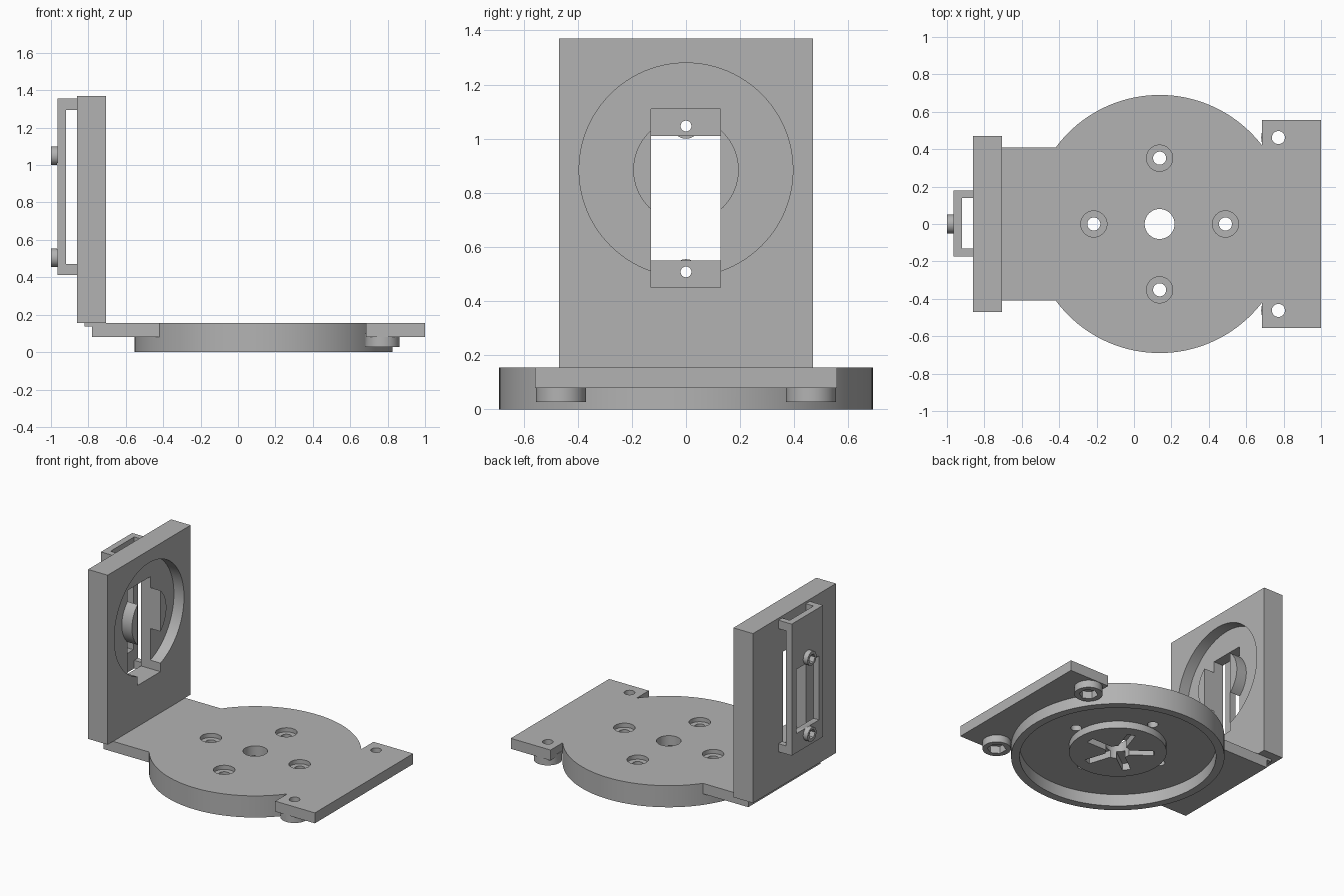
import bpy, math
from mathutils import Matrix, Vector

if "Cube" in bpy.data.objects:
    bpy.data.objects.remove(bpy.data.objects["Cube"], do_unlink=True)

grey = bpy.data.materials.new("plain_grey")
grey.use_nodes = True
colour = (0.45, 0.45, 0.45, 1)
grey.diffuse_color = colour
grey.node_tree.nodes["Principled BSDF"].inputs["Base Color"].default_value = colour


def box(name, x, y, z):
    """Box from three (low, high) ranges."""
    bpy.ops.mesh.primitive_cube_add(size=1)
    ob = bpy.context.object
    ob.name = name
    size = [r[1] - r[0] for r in (x, y, z)]
    mid = Vector([(r[0] + r[1]) / 2 for r in (x, y, z)])
    ob.data.transform(Matrix.Translation(mid) @ Matrix.Diagonal((*size, 1)))
    return ob


def rod(name, a, b, radius, span, axis="Z", sides=64):
    """Cylinder over a span of Z at (x=a, y=b), or of X at (y=a, z=b)."""
    bpy.ops.mesh.primitive_cylinder_add(vertices=sides, radius=radius, depth=span[1] - span[0])
    ob = bpy.context.object
    ob.name = name
    mid = (span[0] + span[1]) / 2
    if axis == "Z":
        m = Matrix.Translation((a, b, mid))
    else:
        m = Matrix.Translation((mid, a, b)) @ Matrix.Rotation(math.pi / 2, 4, "Y")
    ob.data.transform(m)
    return ob


def combine(target, tool, op="DIFFERENCE"):
    """Apply a boolean and discard the tool."""
    mod = target.modifiers.new("bool", "BOOLEAN")
    mod.operation, mod.solver, mod.object = op, "EXACT", tool
    bpy.context.view_layer.update()
    mesh = bpy.data.meshes.new_from_object(
        target.evaluated_get(bpy.context.evaluated_depsgraph_get()))
    target.modifiers.clear()
    target.data = mesh
    bpy.data.objects.remove(tool, do_unlink=True)


def finish(ob):
    ob.data.materials.clear()
    ob.data.materials.append(grey)
    bpy.ops.object.select_all(action="DESELECT")
    ob.select_set(True)
    bpy.context.view_layer.objects.active = ob
    bpy.ops.object.shade_smooth_by_angle(angle=math.radians(30))


CX, TOP, MID = 0.137, 0.155, 0.08

# Base: round tray with a rear arm and a wide front tab
base = rod("base_plate", CX, 0, 0.69, (0, TOP), sides=128)
combine(base, box("arm", (-0.78, -0.35), (-0.408, 0.408), (MID, TOP)), "UNION")
combine(base, box("neck", (0.5, 0.8), (-0.415, 0.415), (MID, TOP)), "UNION")
combine(base, box("tab", (0.685, 1.0), (-0.557, 0.557), (MID, TOP)), "UNION")
combine(base, rod("recess", CX, 0, 0.635, (-0.1, 0.085), sides=128))

# Hub under the tray with five radial slots
combine(base, rod("hub", CX, 0, 0.316, (0.035, 0.1)), "UNION")
for i in range(5):
    slot = box("slot", (0, 0.235), (-0.028, 0.028), (0, 0.085))
    slot.data.transform(Matrix.Translation((CX, 0, 0)) @ Matrix.Rotation(i * math.tau / 5, 4, "Z"))
    combine(base, slot)
combine(base, rod("centre_hole", CX, 0, 0.08, (-0.1, 0.3)))

# Four counterbored screw holes
for i in range(4):
    a = i * math.pi / 2
    x, y = CX + 0.352 * math.cos(a), 0.352 * math.sin(a)
    combine(base, rod("hole", x, y, 0.035, (-0.1, 0.3), sides=32))
    combine(base, rod("counterbore", x, y, 0.07, (0.125, 0.3), sides=48))

# Nut holders below the tab
for s in (-1, 1):
    combine(base, rod("nut_boss", 0.772, s * 0.462, 0.092, (0.028, 0.1), sides=48), "UNION")
    combine(base, rod("hex", 0.772, s * 0.462, 0.062, (-0.1, MID), sides=6))
    combine(base, rod("hole", 0.772, s * 0.462, 0.035, (-0.1, 0.3), sides=32))
finish(base)

# Upright plate with a round pocket around a raised core, and a tall slot
BACK, FACE, CZ = -0.86, -0.705, 0.885
upright = box("upright_plate", (BACK, FACE), (-0.47, 0.47), (TOP, 1.37))
pocket = rod("pocket", 0, CZ, 0.395, (FACE - 0.08, FACE + 0.1), "X", 96)
combine(pocket, rod("core", 0, CZ, 0.195, (FACE - 0.2, FACE + 0.2), "X"))
combine(upright, pocket)
combine(upright, box("slot", (-1, -0.5), (-0.13, 0.128), (0.45, 1.11)))
finish(upright)

# Locating lip behind the arm
finish(box("locating_lip", (-0.82, -0.78), (-0.408, 0.408), (0.138, TOP)))

# Rear bracket: windowed plate on four corner posts, with two nut holders
bracket = box("rear_bracket", (-0.965, BACK), (-0.175, 0.18), (0.412, 1.355))
combine(bracket, box("side_gap", (-0.92, -0.8), (-0.5, 0.5), (0.47, 1.295)))
combine(bracket, box("end_gap", (-0.92, -0.8), (-0.13, 0.138), (0.2, 1.6)))
for z in (0.505, 1.05):
    combine(bracket, rod("nut_boss", 0, z, 0.05, (-1.0, -0.94), "X", 48), "UNION")
combine(bracket, box("window", (-0.968, -0.8), (-0.13, 0.128), (0.55, 1.01)))
for z in (0.508, 1.047):
    combine(bracket, rod("hex", 0, z, 0.034, (-1.1, -0.965), "X", 6))
    combine(bracket, rod("hole", 0, z, 0.02, (-1.1, -0.8), "X", 32))
finish(bracket)
